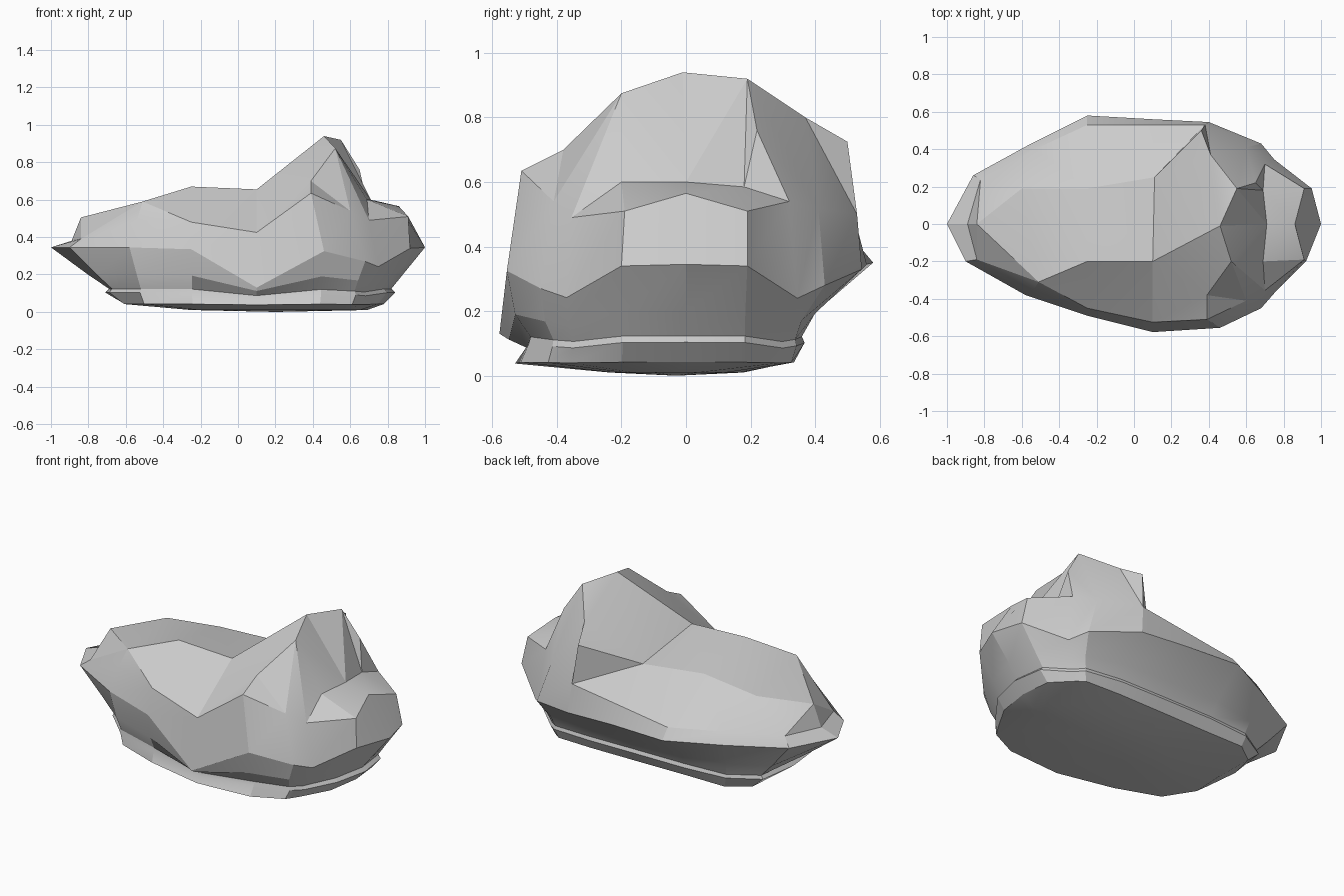
import bpy, bmesh, math
from mathutils import Vector
from mathutils.geometry import delaunay_2d_cdt

if "Cube" in bpy.data.objects:
    bpy.data.objects.remove(bpy.data.objects["Cube"])

# widest ring of the rock, counter-clockwise from the left tip
waist = [(-1, 0, .345), (-.9, -.2, .345), (-.58, -.38, .345), (-.25, -.49, .335),
         (.1, -.578, .13), (.46, -.555, .325), (.68, -.45, .27), (.75, -.37, .242),
         (.92, -.2, .34), (1, 0, .345), (.95, .19, .34), (.75, .345, .24), (.68, .43, .28),
         (.4, .545, .33), (.1, .56, .345), (-.25, .58, .35), (-.55, .43, .345),
         (-.86, .26, .345)]

# upper shoulder edge, same columns
shoulder = [(-.89, 0, .38), (-.84, -.19, .39), (-.54, -.355, .49), (-.25, -.45, .48),
            (.1, -.525, .425), (.39, -.51, .635), (.6, -.41, .54), (.7, -.355, .49),
            (.91, -.19, .51), (.86, 0, .565), (.91, .19, .51), (.7, .32, .54), (.6, .41, .52),
            (.38, .53, .5), (.1, .53, .46), (-.25, .53, .41), (-.53, .4, .41),
            (-.82, .24, .4)]

# plateau and hump points inside the shoulder edge
crown = [(.11, .25, .585), (-.84, 0, .505), (-.51, -.31, .59), (-.25, -.2, .67),
         (.1, -.2, .655), (-.6, .19, .56), (-.25, .19, .6),
         (.39, -.38, .7), (.52, -.2, .875), (.46, -.01, .94), (.55, .19, .92),
         (.41, .37, .8), (.36, .5, .725), (.65, .22, .76),
         (.69, -.2, .6), (.71, 0, .6), (.69, .18, .585)]

# lower rings: pull-in at left, right, front, back; z base and slope
lower = [(.4, .22, .25, 1.3, .035, .02),    # bottom edge
         (.29, .16, .4, 1.1, .045, .17),    # ledge outer
         (.31, .18, .43, 1.15, .065, .17),  # ledge inner
         (.2, .12, .15, .9, .06, .4)]       # lower wall


def pull(v, neg, pos):
    return v * (1 - (neg if v < 0 else pos) * v * v)


def ring(bm, pts):
    return [bm.verts.new(p) for p in pts]


def bridge(bm, a, b):
    n = len(a)
    for i in range(n):
        j = (i + 1) % n
        bm.faces.new((a[i], a[j], b[j], b[i]))


bm = bmesh.new()
rings = [ring(bm, [(.22 + .47 * x, -.03 + .36 * y, .01) for x, y, z in waist])]
rings += [ring(bm, [(pull(x, l, r), pull(y, f, b), z0 + zs * z) for x, y, z in waist])
          for l, r, f, b, z0, zs in lower]
rings += [ring(bm, waist), ring(bm, shoulder)]
for a, b in zip(rings, rings[1:]):
    bridge(bm, a, b)

# underside cap
n = len(waist)
low = bm.verts.new((.2, -.03, 0))
for i in range(n):
    bm.faces.new((low, rings[0][(i + 1) % n], rings[0][i]))

# faceted crown, with a crease where the hump meets the plateau
top = rings[-1] + ring(bm, crown)
flat = [Vector(v.co.xy) for v in top]
crease = [(13, n), (n, n + 4), (n + 4, 4)]
_, _, tris, orig, _, _ = delaunay_2d_cdt(flat, crease, [list(range(n))], 1, 1e-5)
for t in tris:
    bm.faces.new([top[orig[i][0]] for i in t])

bmesh.ops.recalc_face_normals(bm, faces=bm.faces)
mesh = bpy.data.meshes.new("rock")
bm.to_mesh(mesh)
bm.free()
rock = bpy.data.objects.new("rock", mesh)
bpy.context.collection.objects.link(rock)
bpy.context.view_layer.objects.active = rock
rock.select_set(True)
bpy.ops.object.shade_smooth_by_angle(angle=math.radians(18))
